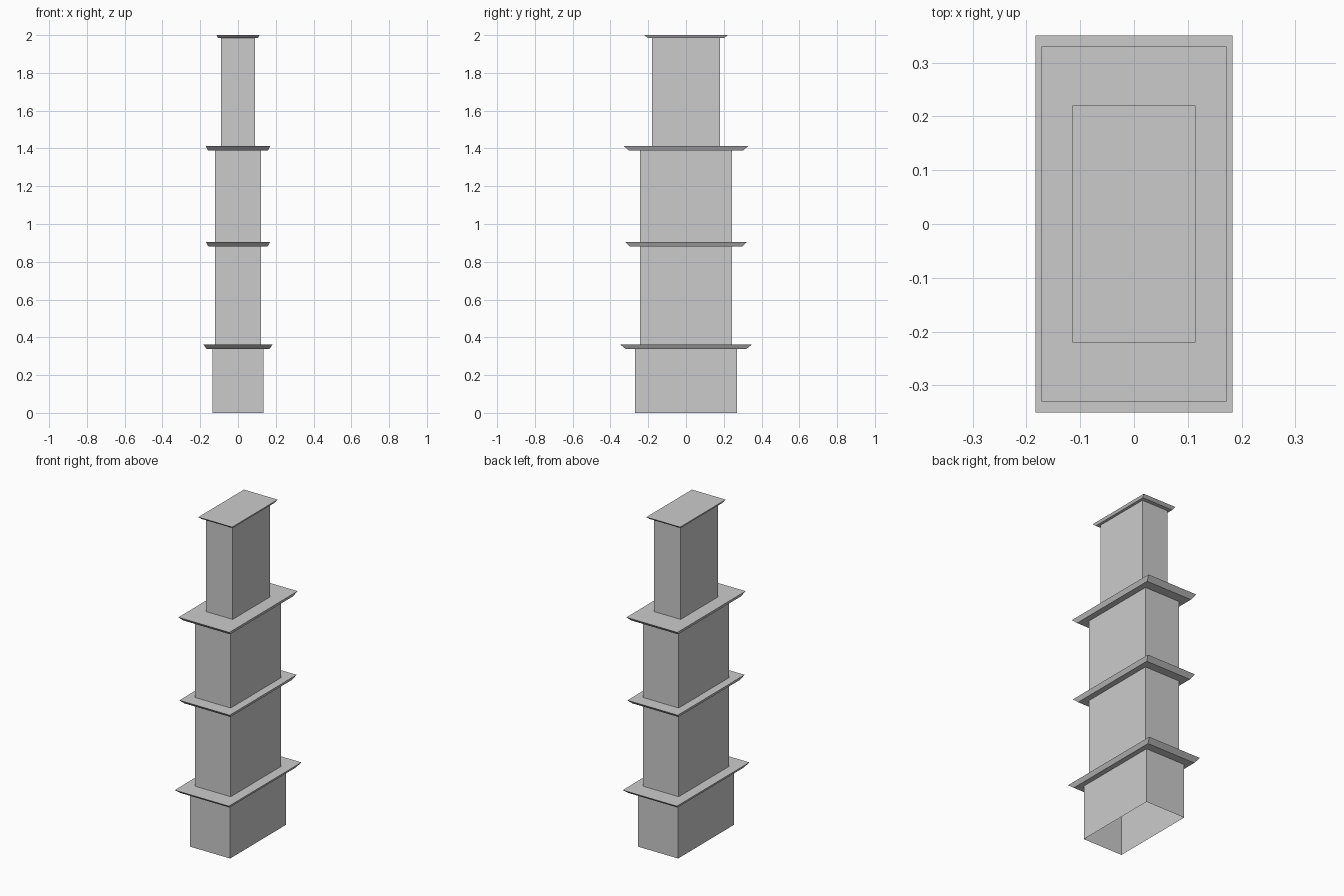
import bpy
import bmesh

cube = bpy.data.objects.get("Cube")
if cube:
    bpy.data.objects.remove(cube, do_unlink=True)

grey = bpy.data.materials.new("plain grey")
grey.use_nodes = True
colour = (0.6, 0.6, 0.6, 1)
grey.diffuse_color = colour
grey.node_tree.nodes["Principled BSDF"].inputs["Base Color"].default_value = colour


def frustum(name, z0, z1, lower, upper, capped):
    """Four-sided block between two half-size rectangles, optionally capped."""
    bm = bmesh.new()
    rings = []
    for z, (hx, hy) in ((z0, lower), (z1, upper)):
        rings.append([bm.verts.new((sx * hx, sy * hy, z))
                      for sx, sy in ((-1, -1), (1, -1), (1, 1), (-1, 1))])
    low, high = rings
    for i in range(4):
        j = (i + 1) % 4
        bm.faces.new((low[i], low[j], high[j], high[i]))
    if capped:
        bm.faces.new(low[::-1])
        bm.faces.new(high)
    mesh = bpy.data.meshes.new(name)
    bm.to_mesh(mesh)
    bm.free()
    mesh.materials.append(grey)
    obj = bpy.data.objects.new(name, mesh)
    bpy.context.collection.objects.link(obj)


# Each tier: name, wall half size, ledge half size, ledge inset, ledge bottom, ledge top
tiers = [
    ("base", (0.136, 0.27), (0.183, 0.35), (0.016, 0.03), 0.339, 0.363),
    ("lower", (0.121, 0.243), (0.17, 0.323), (0.014, 0.027), 0.88, 0.905),
    ("middle", (0.121, 0.243), (0.172, 0.33), (0.014, 0.028), 1.388, 1.414),
    ("top", (0.09, 0.18), (0.114, 0.22), (0.008, 0.017), 1.985, 2.0),
]

# Open wall sleeves, each topped by a ledge that flares upward
floor = 0
for name, wall, ledge, inset, bottom, top in tiers:
    frustum(name + "_walls", floor, bottom, wall, wall, False)
    under = (ledge[0] - inset[0], ledge[1] - inset[1])
    frustum(name + "_ledge", bottom, top, under, ledge, True)
    floor = top
